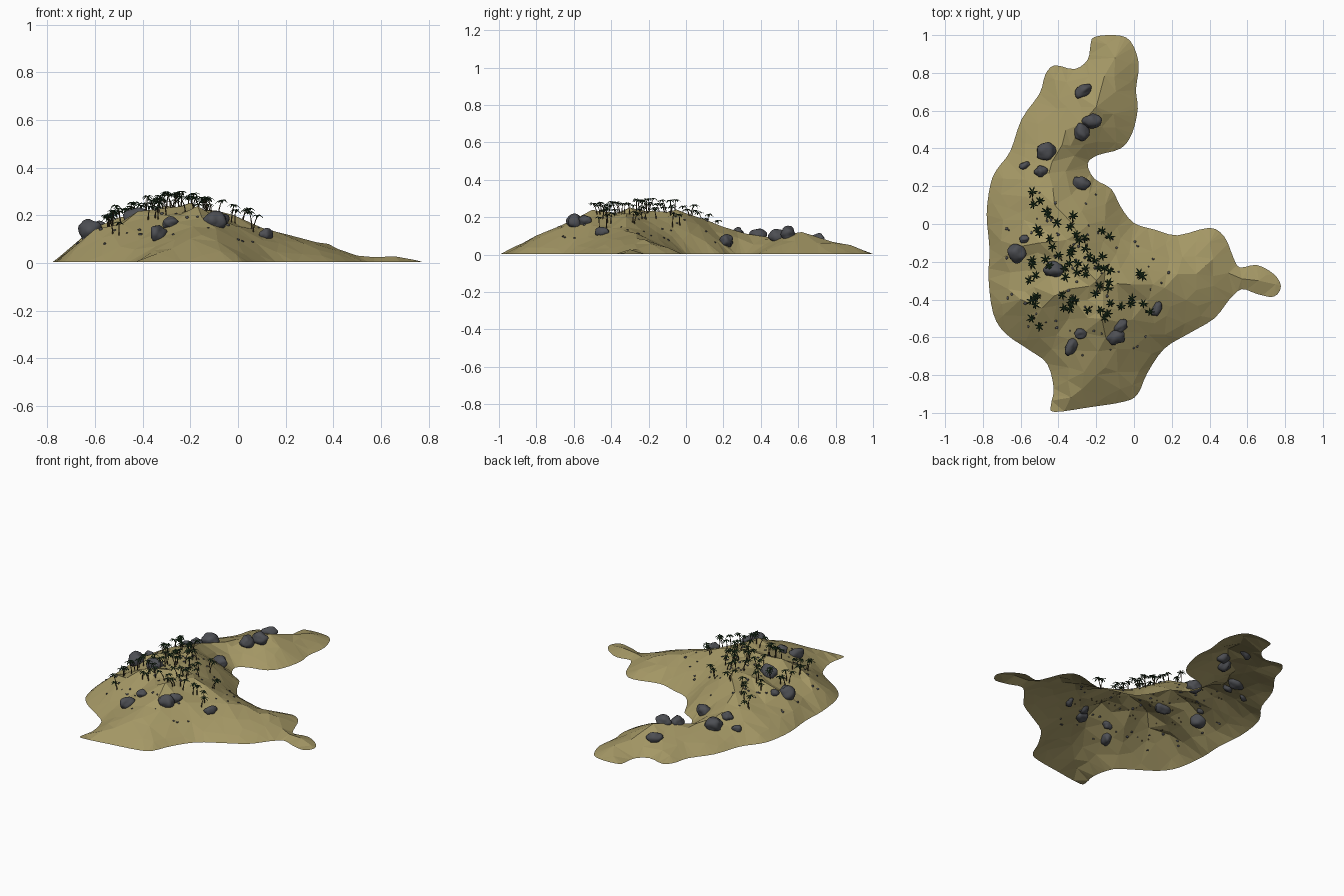
import bpy, bmesh, random
from math import sin, cos, pi
from mathutils import Vector, Matrix, noise
from mathutils.geometry import delaunay_2d_cdt, intersect_point_line
from mathutils.bvhtree import BVHTree

if "Cube" in bpy.data.objects:
    bpy.data.objects.remove(bpy.data.objects["Cube"])
random.seed(4)


def material(name, rgb):
    m = bpy.data.materials.new(name)
    m.diffuse_color = (*rgb, 1)
    m.use_nodes = True
    m.node_tree.nodes["Principled BSDF"].inputs["Base Color"].default_value = m.diffuse_color
    return m


sand = material("sand", (0.37, 0.31, 0.13))
stone = material("stone", (0.075, 0.078, 0.088))
bark = material("bark", (0.07, 0.05, 0.025))
leaf = material("leaf", (0.015, 0.04, 0.015))


def finish(name, bm, mat, smooth=False):
    me = bpy.data.meshes.new(name)
    bm.to_mesh(me)
    bm.free()
    me.materials.append(mat)
    for p in me.polygons:
        p.use_smooth = smooth
    ob = bpy.data.objects.new(name, me)
    bpy.context.collection.objects.link(ob)
    return ob


# Shoreline, clockwise from the north tip
shore = [(-.21, .99), (-.1, 1), (-.02, .97), (.025, .85), (.01, .71), (.02, .61), (-.01, .48), (-.07, .4),
         (-.19, .365), (-.245, .32), (-.21, .24), (-.12, .185), (-.07, .09), (0, .005), (.11, -.03),
         (.23, -.06), (.4, -.02), (.48, -.07), (.525, -.175), (.56, -.23), (.65, -.217), (.74, -.265),
         (.778, -.33), (.74, -.385), (.65, -.37), (.57, -.345), (.505, -.4), (.425, -.5), (.29, -.58),
         (.16, -.66), (.07, -.79), (.02, -.9), (-.05, -.94), (-.235, -.97), (-.42, -.995), (-.44, -.96),
         (-.425, -.87), (-.46, -.74), (-.55, -.67), (-.68, -.58), (-.745, -.475), (-.77, -.29),
         (-.765, -.13), (-.78, .05), (-.76, .21), (-.725, .29), (-.655, .385), (-.595, .555), (-.5, .69),
         (-.47, .79), (-.42, .84), (-.315, .82), (-.245, .87), (-.23, .95)]
# Ridge lines with heights
ridges = [
    [(-.1, .88, .05), (-.2, .62, .12), (-.38, .42, .095), (-.45, .27, .125), (-.42, .1, .19), (-.3, -.05, .245),
     (-.2, -.3, .25), (-.17, -.5, .235), (-.15, -.6, .19), (-.2, -.8, .1), (-.26, -.96, .01)],
    [(-.2, -.3, .25), (-.02, -.32, .2), (.1, -.32, .145), (.38, -.22, .08), (.5, -.26, .025), (.57, -.29, .006),
     (.66, -.3, .02), (.75, -.32, .01)],
    [(-.3, -.05, .245), (-.5, -.1, .19), (-.61, -.12, .145)],
    [(-.2, -.3, .25), (-.42, -.38, .215), (-.6, -.4, .145)]]


def smooth_loop(pts, steps):
    out, n = [], len(pts)
    for i in range(n):
        a, b, c, d = (Vector(pts[(i + k) % n]) for k in (-1, 0, 1, 2))
        for s in range(steps):
            t = s / steps
            out.append(b + (c - a) * t / 2 + (2 * a - 5 * b + 4 * c - d) * t * t / 2
                       + (3 * b - a - 3 * c + d) * t ** 3 / 2)
    return out


coast = smooth_loop(shore, 3)


def seg_near(p, a, b):
    t = min(1, max(0, intersect_point_line(p, a, b)[1]))
    return (p - a.lerp(b, t)).length, t


def coast_dist(p):
    return min(seg_near(p, coast[i - 1], coast[i])[0] for i in range(len(coast)))


def inside(p):
    hit = False
    for i in range(len(coast)):
        a, b = coast[i - 1], coast[i]
        if (a.y > p.y) != (b.y > p.y) and p.x < a.x + (p.y - a.y) * (b.x - a.x) / (b.y - a.y):
            hit = not hit
    return hit


def height(p):
    d, best = coast_dist(p), 0
    for line in ridges:
        for a, b in zip(line, line[1:]):
            r, t = seg_near(p, Vector(a[:2]), Vector(b[:2]))
            best = max(best, (a[2] + (b[2] - a[2]) * t) * (d / (d + r + 1e-6)) ** 0.85)
    return best * (1 + 0.06 * noise.noise((p.x * 9, p.y * 9, 0)))


# Island: faceted height surface, open underneath
inner = [Vector(v[:2]) for k, line in enumerate(ridges) for v in line[(k > 0):]]
step = 0.085
for i in range(-10, 11):
    for j in range(-12, 13):
        p = Vector(((i + random.uniform(-.3, .3)) * step, (j + random.uniform(-.3, .3)) * step))
        if inside(p) and coast_dist(p) > 0.03 and all((p - q).length > 0.045 for q in inner):
            inner.append(p)
n = len(coast)
vs, _, fs, *_ = delaunay_2d_cdt(coast + inner, [(i, (i + 1) % n) for i in range(n)], [], 1, 1e-5)
bm = bmesh.new()
bv = [bm.verts.new((v.x, v.y, height(v) if coast_dist(v) > 0.004 else 0.003)) for v in vs]
for f in fs:
    bm.faces.new([bv[k] for k in f])
bmesh.ops.recalc_face_normals(bm, faces=bm.faces)
if sum(f.normal.z for f in bm.faces) < 0:
    bmesh.ops.reverse_faces(bm, faces=bm.faces)
tree = BVHTree.FromBMesh(bm)
finish("island", bm, sand)


def ground(x, y):
    hit = tree.ray_cast(Vector((x, y, 2)), Vector((0, 0, -1)))[0]
    return hit.z if hit else None


def add_rock(bm, pos, size, turn, sub):
    made = bmesh.ops.create_icosphere(bm, subdivisions=sub, radius=1)["verts"]
    seed = Vector((random.random(), random.random(), random.random())) * 50
    m = Matrix.Translation(pos) @ Matrix.Rotation(turn, 4, 'Z') @ Matrix.Diagonal((*size, 1))
    for v in made:
        v.co = m @ (v.co * (1 + 0.3 * noise.noise(v.co * 1.3 + seed)))


# Boulders: x, y, half length, half width, turn
boulders = [(-.27, .705, .048, .03, .7), (-.22, .545, .05, .038, 0), (-.275, .485, .038, .048, 0),
            (-.465, .385, .053, .045, .3), (-.49, .28, .034, .028, 0), (-.58, .31, .032, .018, .4),
            (-.28, .215, .048, .036, -.3), (-.62, -.155, .05, .05, .5), (-.58, -.08, .025, .022, 0),
            (-.425, -.24, .052, .04, 0), (-.285, -.58, .032, .027, 0), (-.335, -.65, .052, .028, 1.1),
            (-.095, -.6, .05, .04, .2), (-.07, -.54, .04, .028, .9), (.12, -.45, .042, .024, 1.1)]
bm = bmesh.new()
for x, y, a, b, r in boulders:
    h = (a + b) / 2 * 0.9
    add_rock(bm, (x, y, ground(x, y) + h * 0.3), (a, b, h), r, 3)
finish("boulders", bm, stone, True)

# Pebbles scattered over the upper slopes
bm = bmesh.new()
for _ in range(85):
    x, y, s = random.uniform(-.74, .2), random.uniform(-.72, .22), random.uniform(.005, .011)
    z = ground(x, y)
    if z and z > 0.05:
        add_rock(bm, (x, y, z), (s, s * 0.8, s * 0.7), random.uniform(0, 6), 1)
finish("pebbles", bm, stone, True)

# Palm grove: two palms near each spot
spots = [(-.53, .16), (-.47, .11), (-.42, .05), (-.5, -.05), (-.44, -.1), (-.32, .02), (-.33, -.06), (-.31, -.13),
         (-.23, -.08), (-.37, -.2), (-.33, -.26), (-.3, -.21), (-.23, -.2), (-.18, -.18), (-.55, -.21),
         (-.52, -.29), (-.47, -.19), (-.55, -.4), (-.5, -.39), (-.36, -.37), (-.33, -.44), (-.28, -.27),
         (-.13, -.24), (-.18, -.35), (-.21, -.46), (-.13, -.32), (-.09, -.44), (0, -.29), (-.02, -.4),
         (.04, -.44), (-.13, -.48), (-.37, -.45), (-.51, -.5), (-.17, -.06)]
trunks, fronds = bmesh.new(), bmesh.new()


def add_palm(x, y):
    base = Vector((x, y, ground(x, y) - 0.004))
    tall, ang = random.uniform(.055, .078), random.uniform(0, 2 * pi)
    lean = Vector((cos(ang), sin(ang), 0)) * random.uniform(.005, .035)
    rings = []
    for k in range(5):
        t = k / 4
        c, r = base + Vector((0, 0, tall * t)) + lean * t * t, 0.0032 - 0.0014 * t
        rings.append([trunks.verts.new(c + Vector((cos(q * pi * .4), sin(q * pi * .4), 0)) * r) for q in range(5)])
    for lo, hi in zip(rings, rings[1:]):
        for q in range(5):
            trunks.faces.new((lo[q - 1], lo[q], hi[q], hi[q - 1]))
    top = base + lean + Vector((0, 0, tall))
    for k in range(7):
        a = ang + (k + random.uniform(-.25, .25)) * 2 * pi / 7
        out, side = Vector((cos(a), sin(a), 0)), Vector((-sin(a), cos(a), 0))
        ln, rise = random.uniform(.022, .032), random.uniform(.005, .02)
        prev = None
        for t, w in ((0, .001), (.35, .0042), (.7, .0035), (1, .0006)):
            c = top + out * ln * t + Vector((0, 0, rise * t - 0.024 * t * t))
            row = [fronds.verts.new(c - side * w - Vector((0, 0, w * .6))), fronds.verts.new(c),
                   fronds.verts.new(c + side * w - Vector((0, 0, w * .6)))]
            if prev:
                for q in (0, 1):
                    fronds.faces.new((prev[q], row[q], row[q + 1], prev[q + 1]))
            prev = row


for x, y in spots:
    for _ in range(2):
        add_palm(x + random.uniform(-.03, .03), y + random.uniform(-.03, .03))
finish("palm_trunks", trunks, bark, True)
finish("palm_fronds", fronds, leaf)
